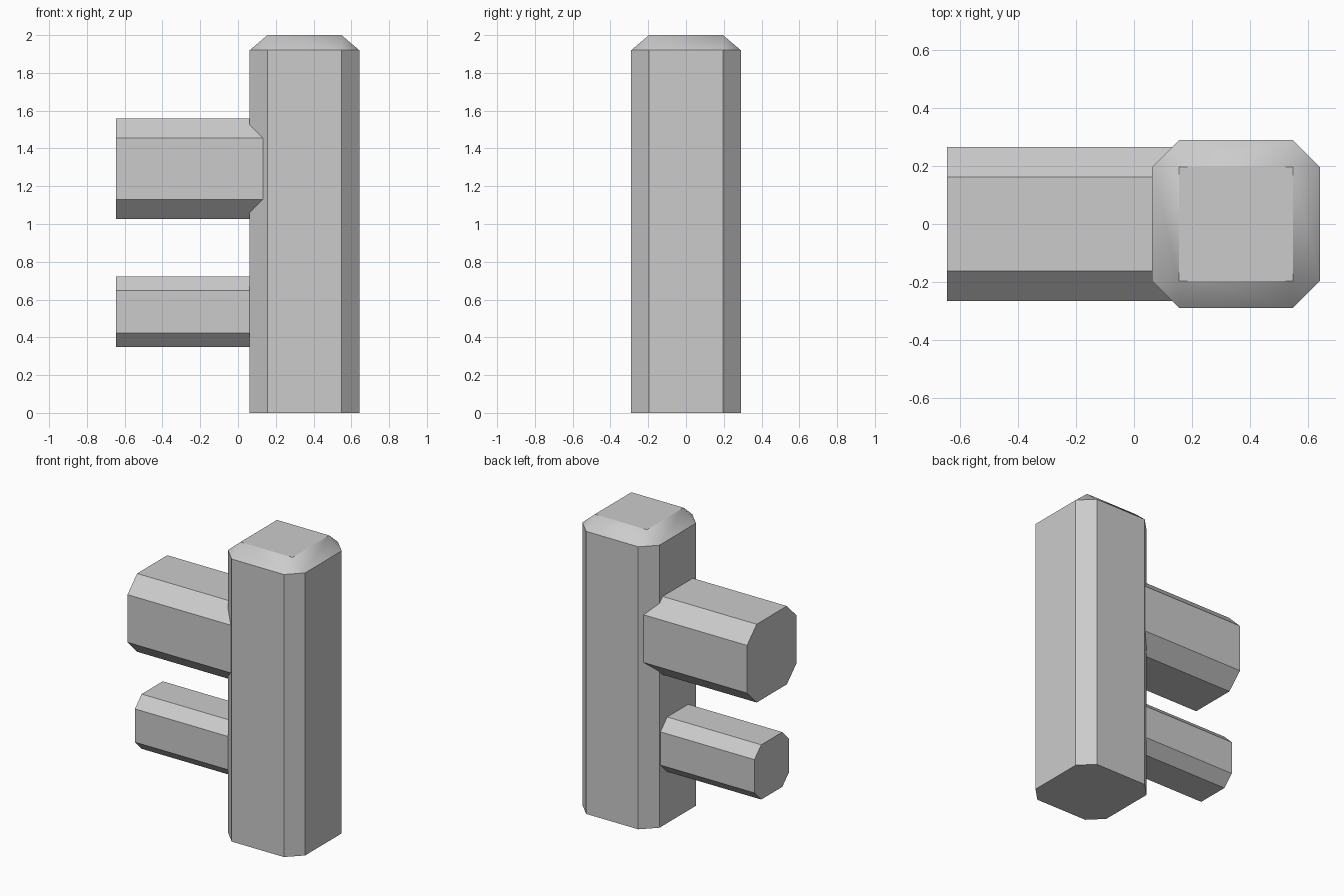
import bpy, bmesh, math

cube = bpy.data.objects.get("Cube")
if cube:
    bpy.data.objects.remove(cube, do_unlink=True)

# Single plain grey
grey = bpy.data.materials.new("plain grey")
grey.use_nodes = True
colour = (0.6, 0.6, 0.6, 1)
grey.diffuse_color = colour
bsdf = next(n for n in grey.node_tree.nodes if n.type == "BSDF_PRINCIPLED")
bsdf.inputs["Base Color"].default_value = colour


def octagon(half, flat):
    """Corners of a square with clipped corners."""
    return [(sx * a, sy * b) for sx in (-1, 1) for sy in (-1, 1)
            for a, b in ((half, flat), (flat, half))]


def solid(name, points):
    """Convex solid around the points, with flat regions merged to polygons."""
    bm = bmesh.new()
    for p in points:
        bm.verts.new(p)
    bmesh.ops.convex_hull(bm, input=bm.verts[:])
    bmesh.ops.dissolve_limit(bm, angle_limit=math.radians(1),
                             verts=bm.verts[:], edges=bm.edges[:])
    bmesh.ops.recalc_face_normals(bm, faces=bm.faces[:])
    mesh = bpy.data.meshes.new(name)
    bm.to_mesh(mesh)
    bm.free()
    mesh.materials.append(grey)
    obj = bpy.data.objects.new(name, mesh)
    bpy.context.collection.objects.link(obj)
    bpy.ops.object.select_all(action="DESELECT")
    obj.select_set(True)
    bpy.context.view_layer.objects.active = obj
    bpy.ops.object.shade_smooth_by_angle(angle=math.radians(36))
    return obj


# Upright post with clipped corners and a bevelled top
POST_X, HALF, FLAT = 0.352, 0.29, 0.196
post = [(POST_X + x, y, z) for z in (0, 1.92) for x, y in octagon(HALF, FLAT)]
post += [(POST_X + sx * FLAT, sy * FLAT, 2) for sx in (-1, 1) for sy in (-1, 1)]
solid("post", post)

# Two horizontal rails running into the post
for name, z, half, flat in (("upper_rail", 1.293, 0.266, 0.162),
                            ("lower_rail", 0.535, 0.186, 0.113)):
    solid(name, [(x, a, z + b) for x in (-0.645, POST_X)
                 for a, b in octagon(half, flat)])
